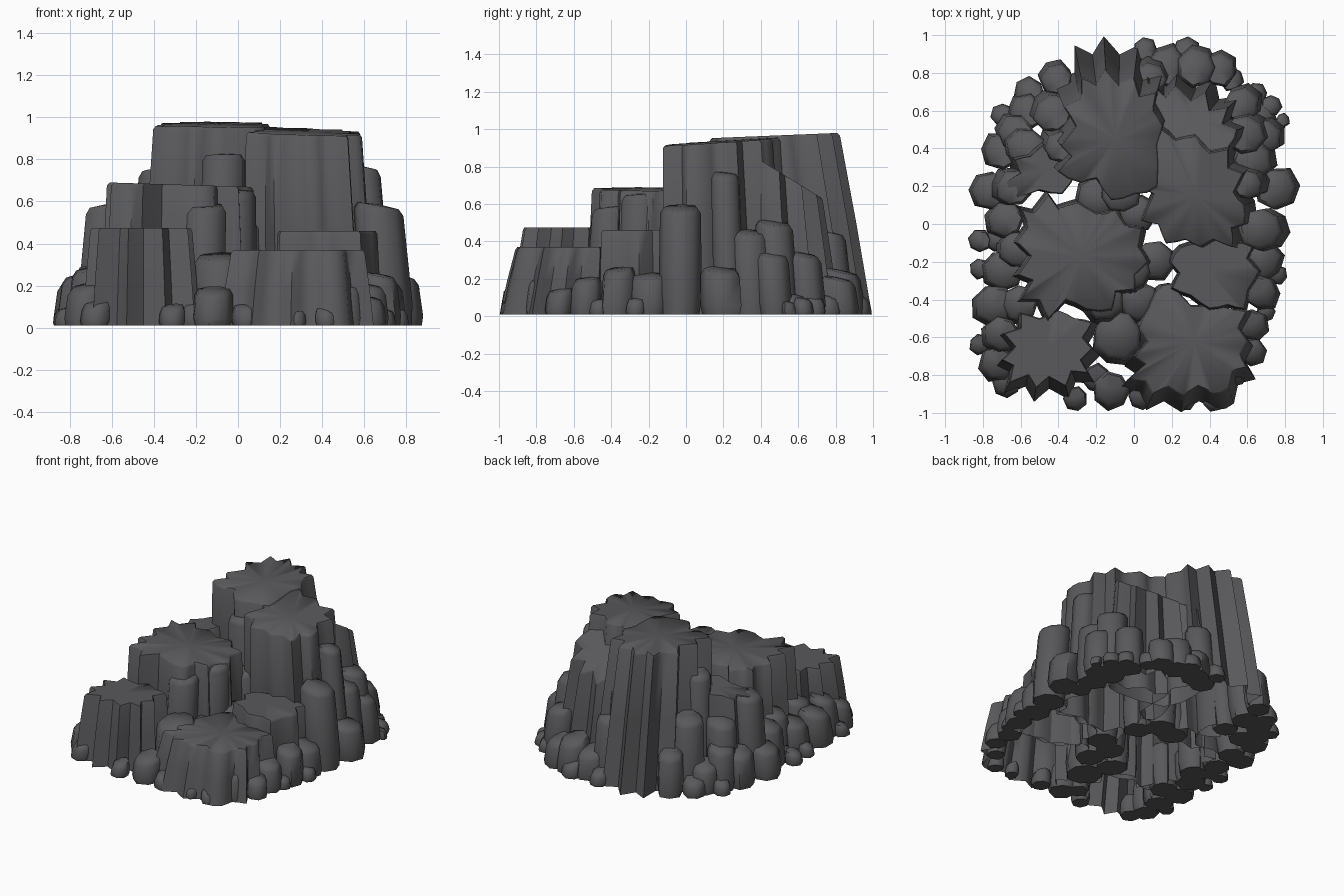
import bpy, bmesh, math, random
from mathutils import Vector

random.seed(4)
Z0 = 0.01
mat = bpy.data.materials.new("dark grey stone")
mat.diffuse_color = (0.1, 0.1, 0.106, 1)


def build(name, rings, top, bottom=None):
    """Skin a stack of equal rings and cap the top; crags stay open at the ground."""
    bm = bmesh.new()
    vs = [[bm.verts.new(p) for p in r] for r in rings]
    n = len(vs[0])
    hi = bm.verts.new(top)
    lo = bm.verts.new(bottom) if bottom else None
    for i in range(n):
        j = (i + 1) % n
        for a, b in zip(vs, vs[1:]):
            bm.faces.new((a[i], a[j], b[j], b[i]))
        bm.faces.new((vs[-1][i], vs[-1][j], hi))
        if lo:
            bm.faces.new((vs[0][j], vs[0][i], lo))
    me = bpy.data.meshes.new(name)
    bm.to_mesh(me)
    bm.free()
    me.materials.append(mat)
    ob = bpy.data.objects.new(name, me)
    bpy.context.collection.objects.link(ob)
    bpy.ops.object.select_all(action='DESELECT')
    ob.select_set(True)
    bpy.context.view_layer.objects.active = ob
    bpy.ops.object.shade_smooth_by_angle(angle=math.radians(60))


def crag(name, c, h, pts, flare, shift=(0, 0), slope=(0, 0)):
    """Fluted plateau: outline at the top, flared towards the ground."""
    c = Vector(c)
    s = Vector(shift)
    pts = [Vector(p) for p in pts]
    n = len(pts)
    # round the flutes: keep the outline points and add curved midpoints
    smooth = []
    for i in range(n):
        a, b, d, e = pts[i - 1], pts[i], pts[(i + 1) % n], pts[(i + 2) % n]
        smooth += [b, (b + d) * 0.5625 - (a + e) * 0.0625]
    rings = []
    # t = height fraction, k = extra inset, d = drop below the plateau
    for t, k, d in ((0, 1, 0), (0.5, 1.01, 0), (1, 1.01, 0.015), (1, 0.97, 0)):
        ring = []
        for p in smooth:
            q = c + (p - c) * (flare + (1 - flare) * t) * k + s * (1 - t)
            top = h + slope[0] * (p.x - c.x) + slope[1] * (p.y - c.y) - d
            ring.append((q.x, q.y, Z0 + (top - Z0) * t))
        rings.append(ring)
    build(name, rings, (c.x, c.y, h))


def rock(name, x, y, r, h, n=8):
    """Rounded irregular stone post leaning towards the middle."""
    rad = [r * random.uniform(1.03, 1.2) for _ in range(n)]
    a0 = random.uniform(0, 6)
    tx, ty = -0.25 * x, -0.25 * y
    rings = []
    e = min(0.03, h * 0.28)
    for z, k in ((Z0, 0.9), (Z0 + h * 0.2, 1.0), (h - e, 0.95), (h, 0.78)):
        lean = 1 - 0.12 * z
        ring = []
        for i in range(n):
            a = a0 + i * math.tau / n
            dx, dy = rad[i] * k * math.cos(a), rad[i] * k * math.sin(a)
            tilt = (tx * dx + ty * dy) * (z / h if z > Z0 else 0)
            ring.append((x * lean + dx, y * lean + dy, z + tilt))
        rings.append(ring)
    lean = 1 - 0.12 * h
    build(name, rings, (x * lean, y * lean, h + 0.006), (x, y, Z0))


# Tall rear crags
crag("tall_back_crag", (-0.1, 0.45), 0.965, [
    (.12, .42), (.15, .52), (.1, .6), (.12, .7), (.03, .68), (0, .78), (-.08, .74),
    (-.15, .82), (-.2, .74), (-.28, .78), (-.28, .66), (-.37, .62), (-.31, .52),
    (-.39, .42), (-.33, .36), (-.4, .28), (-.28, .22), (-.2, .24), (-.12, .13),
    (0, .16), (.12, .2)], 1.2, (0, 0.1), (0, 0.04))
crag("tall_right_crag", (0.33, 0.15), 0.93, [
    (.58, .1), (.53, .17), (.58, .27), (.5, .3), (.5, .4), (.4, .38), (.32, .46),
    (.22, .44), (.15, .5), (.05, .35), (.03, .2), (.1, .16), (.04, .02), (.13, 0),
    (.17, -.1), (.27, -.08), (.35, -.12), (.42, -.08), (.52, -.12), (.52, -.02),
    (.58, 0)], 1.12, (0.03, 0.03), (-0.02, 0.06))
crag("back_right_shoulder", (0.3, 0.55), 0.74, [
    (.55, .5), (.47, .53), (.5, .62), (.4, .6), (.38, .7), (.3, .65), (.22, .73),
    (.16, .66), (.08, .75), (.05, .6), (.1, .4), (.4, .35), (.5, .4)],
    1.22, (0.03, 0.05), (0, -0.6))
crag("back_left_shoulder", (-0.46, 0.29), 0.62, [
    (-.3, .3), (-.32, .42), (-.42, .38), (-.48, .42), (-.55, .36), (-.63, .34),
    (-.6, .27), (-.68, .22), (-.62, .14), (-.5, .18), (-.38, .16)],
    1.15, (-0.03, 0.02), (0.2, 0))

# Middle and front crags
crag("left_middle_crag", (-0.28, -0.17), 0.68, [
    (.07, -.2), (.02, -.12), (.04, -.02), (-.05, -.01), (-.1, .07), (-.2, .05),
    (-.3, .11), (-.4, .08), (-.45, .15), (-.52, .06), (-.6, .08), (-.56, -.02),
    (-.62, -.1), (-.55, -.17), (-.62, -.27), (-.54, -.3), (-.6, -.4), (-.5, -.4),
    (-.45, -.5), (-.36, -.4), (-.25, -.45), (-.12, -.45), (-.1, -.36), (0, -.35),
    (0, -.27)], 1.09, (0, 0), (-0.03, 0))
crag("front_left_crag", (-0.46, -0.67), 0.475, [
    (-.22, -.66), (-.27, -.6), (-.22, -.52), (-.32, -.5), (-.4, -.46), (-.5, -.5),
    (-.6, -.47), (-.6, -.55), (-.69, -.58), (-.63, -.65), (-.7, -.72), (-.64, -.75),
    (-.66, -.84), (-.56, -.8), (-.52, -.87), (-.45, -.81), (-.36, -.86),
    (-.33, -.78), (-.24, -.79), (-.28, -.72)], 1.16, (0, -0.04))
crag("front_right_crag", (0.32, -0.62), 0.37, [
    (.6, -.62), (.55, -.55), (.6, -.46), (.5, -.45), (.42, -.42), (.3, -.43),
    (.2, -.32), (.12, -.36), (.08, -.45), (.03, -.55), (.07, -.62), (0, -.7),
    (.06, -.74), (-.03, -.82), (.06, -.83), (.1, -.9), (.18, -.86), (.26, -.91),
    (.34, -.86), (.42, -.9), (.5, -.87), (.52, -.78), (.6, -.76), (.56, -.69)],
    1.16, (0, -0.04))
crag("right_middle_crag", (0.4, -0.25), 0.46, [
    (.66, -.25), (.6, -.18), (.64, -.1), (.52, -.1), (.42, -.06), (.33, -.1),
    (.25, -.12), (.19, -.2), (.24, -.26), (.2, -.34), (.3, -.38), (.4, -.45),
    (.5, -.43), (.58, -.45), (.6, -.35)], 1.08)

# Upright posts leaning on the crags: x, y, radius, height
posts = [(.72, -.03, .11, .58), (.66, .23, .075, .76), (-.68, .2, .09, .58),
         (-.08, .18, .1, .82), (-.2, .15, .1, .5), (.11, -.2, .1, .34),
         (-.09, -.62, .125, .34), (-.6, .42, .1, .45), (-.42, .45, .08, .75),
         (-.17, -.43, .1, .58), (-.02, -.27, .1, .65), (-.45, .62, .1, .5),
         (.03, -.42, .1, .3), (.62, .5, .1, .5), (.08, .8, .09, .45),
         (.02, .06, .09, .5), (-.62, -.44, .09, .3), (-.64, -.14, .09, .32)]
for p in posts:
    rock("standing_post", *p)

# Boulders ringing the foot
boulders = [
    (.18, .85, .1, .2), (.34, .85, .1, .24), (.46, .83, .085, .2),
    (.59, .65, .09, .33), (.71, .48, .09, .33), (.66, .36, .1, .45),
    (.77, .19, .105, .25), (.69, -.2, .1, .22), (.69, -.37, .085, .25),
    (.63, -.54, .08, .2), (.63, -.68, .07, .14), (.53, -.8, .06, .2)]
boulders += [
    (-.42, .79, .08, .3), (-.58, .6, .09, .2), (-.72, .39, .09, .25),
    (-.64, .5, .09, .3), (-.78, .18, .09, .22), (-.7, .02, .09, .3),
    (-.71, -.25, .1, .23), (-.76, -.44, .1, .25), (-.72, -.6, .09, .28),
    (-.73, -.75, .085, .2), (-.68, -.85, .07, .12), (-.12, -.89, .09, .18)]
for b in boulders:
    rock("boulder", *b, n=7)

# Small stones on the outer edge
stones = [(.06, .93, .06), (.28, .92, .065), (.65, .69, .055), (.73, .63, .05),
          (.79, .55, .035), (.76, -.27, .05), (.7, -.47, .045), (.28, -.94, .045),
          (.42, -.94, .05), (.04, -.92, .06), (-.31, -.93, .06), (-.82, -.64, .05),
          (-.82, -.24, .05), (-.82, -.09, .055), (-.7, .58, .055), (-.56, .7, .075),
          (.52, .77, .06), (-.2, -.82, .07), (-.73, -.08, .06), (.68, .57, .07)]
for x, y, r in stones:
    rock("edge_stone", x, y, r, r * 1.2 + 0.03, n=7)
